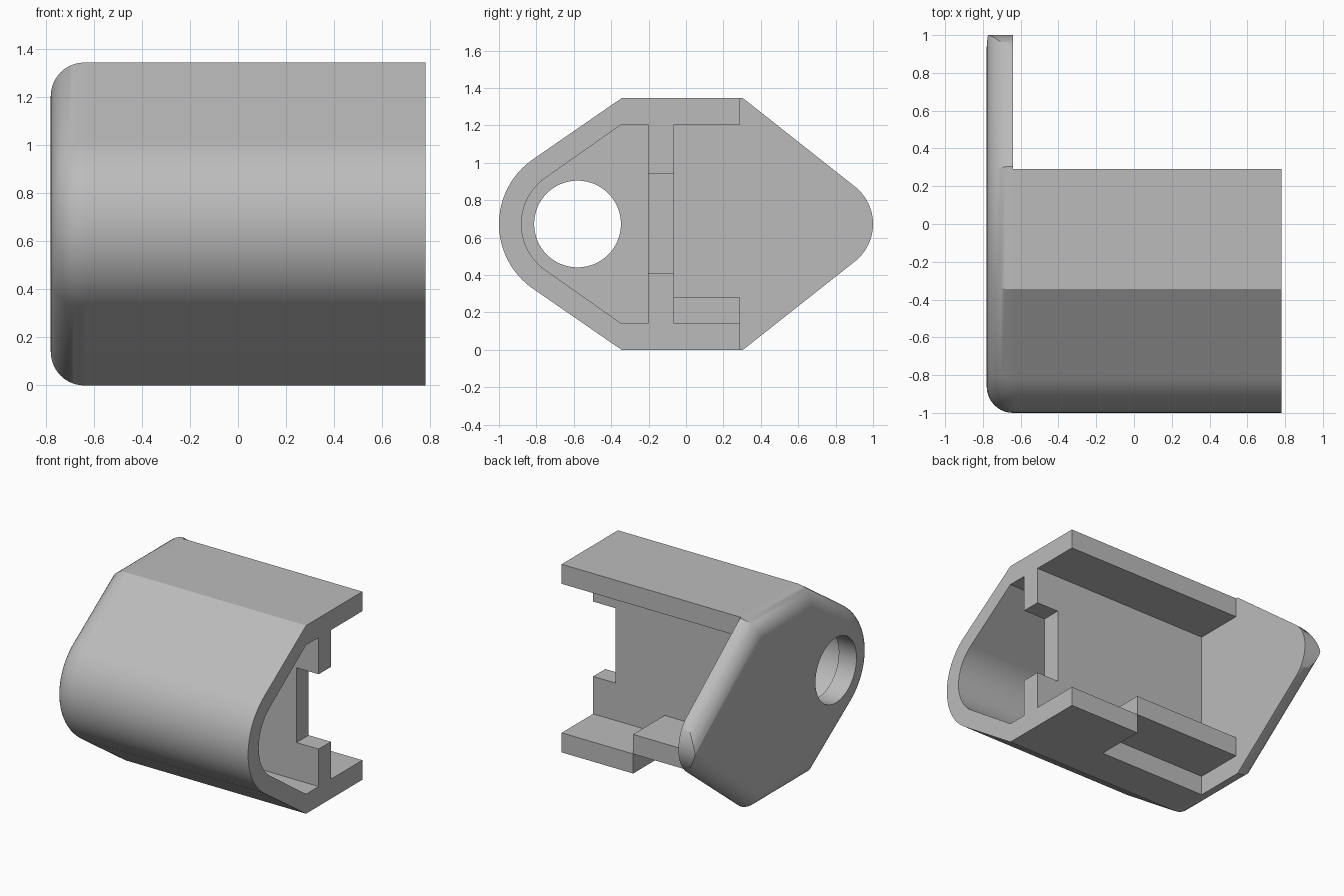
import bpy
import bmesh
import math
from mathutils import Vector

if "Cube" in bpy.data.objects:
    bpy.data.objects.remove(bpy.data.objects["Cube"], do_unlink=True)

MID = 0.6725            # height of the symmetry plane
TOP = 2 * MID
END = 0.78              # half length along x
WALL = 0.14
INNER = -END + WALL     # inside face of the side plate
HOLE_Y = -0.58

grey = bpy.data.materials.new("plain grey")
grey.use_nodes = True
grey.diffuse_color = (0.5, 0.5, 0.5, 1)
grey.node_tree.nodes["Principled BSDF"].inputs["Base Color"].default_value = (0.5, 0.5, 0.5, 1)


def arc(cy, radius, start, stop, steps):
    angles = [math.radians(start + (stop - start) * i / steps) for i in range(steps + 1)]
    return [(cy + radius * math.cos(a), MID + radius * math.sin(a)) for a in angles]


def rect(y0, y1, z0, z1):
    return [(y0, z0), (y1, z0), (y1, z1), (y0, z1)]


def loft(name, rings):
    """Closed solid through rings given as (x, [(y, z), ...])."""
    bm = bmesh.new()
    loops = [[bm.verts.new((x, y, z)) for y, z in pts] for x, pts in rings]
    for a, b in zip(loops, loops[1:]):
        for i in range(len(a)):
            j = (i + 1) % len(a)
            bm.faces.new((a[i], a[j], b[j], b[i]))
    bm.faces.new(loops[0])
    bm.faces.new(loops[-1])
    bmesh.ops.recalc_face_normals(bm, faces=bm.faces)
    mesh = bpy.data.meshes.new(name)
    bm.to_mesh(mesh)
    bm.free()
    mesh.materials.append(grey)
    obj = bpy.data.objects.new(name, mesh)
    bpy.context.collection.objects.link(obj)
    return obj


def prism(name, profile, x0, x1):
    return loft(name, [(x0, profile), (x1, profile)])


def activate(obj):
    bpy.ops.object.select_all(action='DESELECT')
    obj.select_set(True)
    bpy.context.view_layer.objects.active = obj


def cut(obj, profile, x0, x1):
    cutter = prism("cutter", profile, x0, x1)
    cutter.hide_render = True
    mod = obj.modifiers.new("cut", 'BOOLEAN')
    mod.operation = 'DIFFERENCE'
    mod.solver = 'EXACT'
    mod.object = cutter
    activate(obj)
    bpy.ops.object.modifier_apply(modifier=mod.name)
    bpy.data.objects.remove(cutter, do_unlink=True)


def finish(obj):
    activate(obj)
    bpy.ops.object.shade_smooth_by_angle(angle=math.radians(30))
    mod = obj.modifiers.new("even shading", 'WEIGHTED_NORMAL')
    mod.keep_sharp = True


def inset(profile, d):
    """Mitred inward offset of a convex counter-clockwise profile."""
    pts = [Vector(p) for p in profile]
    result = []
    for i, p in enumerate(pts):
        e1 = (p - pts[i - 1]).normalized()
        e2 = (pts[(i + 1) % len(pts)] - p).normalized()
        n1, n2 = Vector((e1.y, -e1.x)), Vector((e2.y, -e2.x))
        result.append(tuple(p - (n1 + n2) * d / (1 + n1.dot(n2))))
    return result


# Rounded front nose shared by the plate and the shell
nose = [(-0.345, TOP)] + arc(HOLE_Y, 0.42, 124.7, 235.3, 24) + [(-0.345, 0)]

# Side plate with a rounded outer rim
outline = nose + [(0.305, 0), (1.156, MID), (0.305, TOP)]
rings = []
for i in range(11):
    a = math.radians(90 * i / 10)
    rings.append((INNER - WALL * math.sin(a), inset(outline, WALL * (1 - math.cos(a)))))
plate = loft("side_plate", rings)

# Rounded rear tip and the round bore
tip = arc(0.745, 0.255, -50, 50, 20)
cut(plate, tip + [(1.3, tip[-1][1]), (1.3, tip[0][1])], -1, 0)
cut(plate, arc(HOLE_Y, 0.232, 0, 354.375, 63), -1, 0)
finish(plate)

# Long shell, hollowed out to leave a divider wall
shell = prism("shell", nose + [(0.29, 0), (0.29, TOP)], INNER, END)
cavity = [(-0.345, TOP - WALL)] + arc(HOLE_Y, 0.30, 124.7, 235.3, 24)
cavity += [(-0.345, WALL), (-0.203, WALL), (-0.203, TOP - WALL)]
cut(shell, cavity, -1, 1)

# Rear channel with a raised ledge beside the plate, recessed underneath
LEDGE_X = 0.215
cut(shell, rect(-0.065, 0.5, 2 * WALL, TOP - WALL), -1, 1)
cut(shell, rect(-0.065, 0.5, WALL, MID), LEDGE_X, 1)
cut(shell, rect(-0.065, 0.5, -0.2, WALL), -1, LEDGE_X)

# Notch in the open end of the divider wall
cut(shell, rect(-0.25, 0, MID - 0.265, MID + 0.27), 0.605, 1)
finish(shell)
